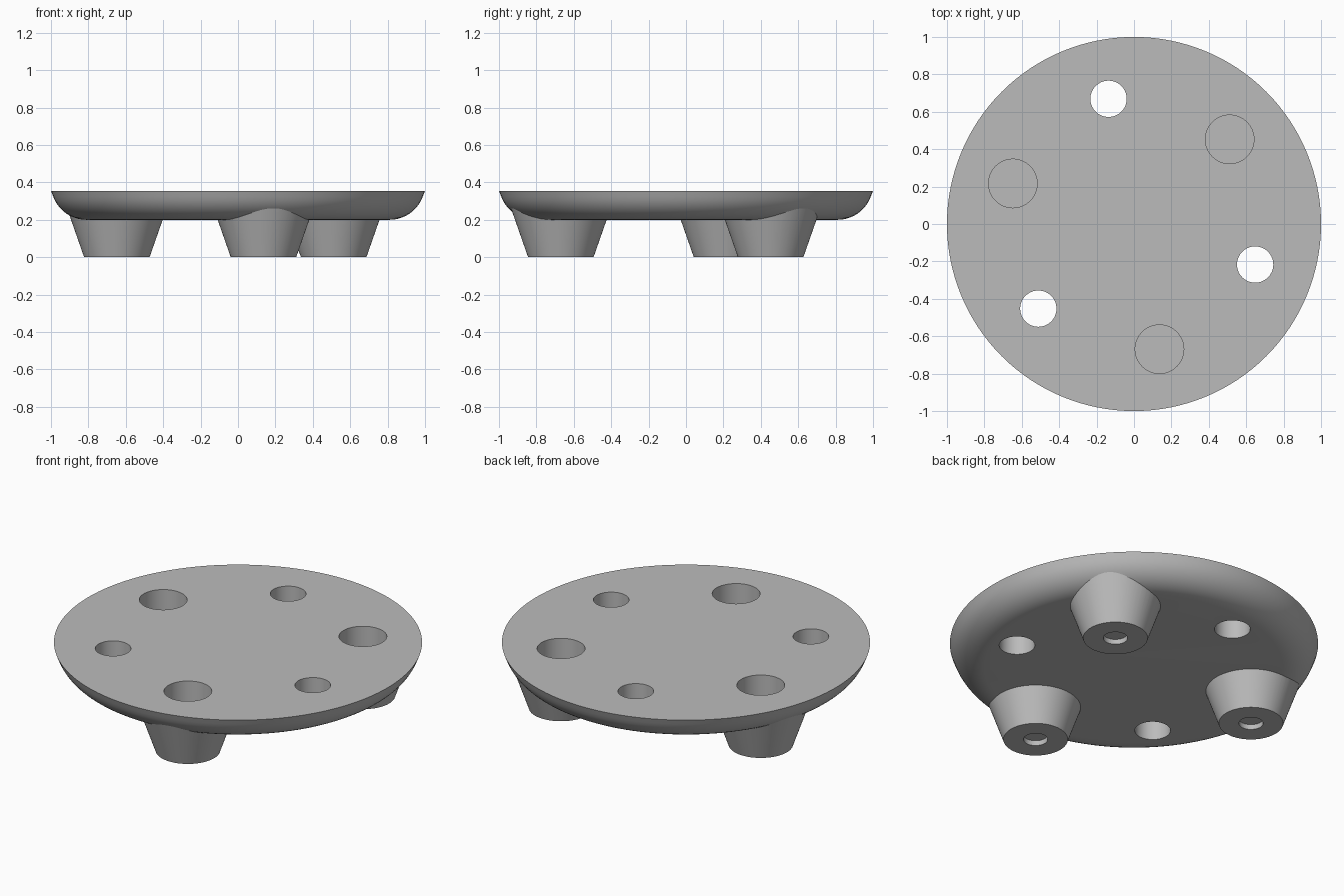
import bpy, bmesh, math

if "Cube" in bpy.data.objects:
    bpy.data.objects.remove(bpy.data.objects["Cube"])

STEPS = 128
HEIGHT, FLOOR = 0.355, 0.2          # top surface and plate underside
RING, START = 0.683, math.radians(-78.5)

grey = bpy.data.materials.new("grey")
grey.diffuse_color = (0.5, 0.5, 0.5, 1)
grey.use_nodes = True
grey.node_tree.nodes["Principled BSDF"].inputs["Base Color"].default_value = grey.diffuse_color


def lathe(name, profile, centre=(0, 0), steps=STEPS):
    """Closed solid turned around a vertical axis from (radius, z) points."""
    bm = bmesh.new()
    rings = []
    for r, z in profile:
        rings.append([bm.verts.new((centre[0] + r * math.cos(2 * math.pi * i / steps),
                                    centre[1] + r * math.sin(2 * math.pi * i / steps), z))
                      for i in range(steps)])
    for low, high in zip(rings, rings[1:]):
        for i in range(steps):
            j = (i + 1) % steps
            bm.faces.new((low[i], low[j], high[j], high[i]))
    bm.faces.new(rings[0][::-1])
    bm.faces.new(rings[-1])
    mesh = bpy.data.meshes.new(name)
    bm.to_mesh(mesh)
    bm.free()
    mesh.materials.append(grey)
    obj = bpy.data.objects.new(name, mesh)
    bpy.context.collection.objects.link(obj)
    return obj


def boolean(target, tool, operation):
    """Apply a boolean to the target and remove the tool."""
    mod = target.modifiers.new(operation.lower(), 'BOOLEAN')
    mod.object, mod.operation, mod.solver = tool, operation, 'EXACT'
    bpy.context.view_layer.objects.active = target
    bpy.ops.object.modifier_apply(modifier=mod.name)
    bpy.data.objects.remove(tool)


def spot(angle):
    return RING * math.cos(angle), RING * math.sin(angle)


# Round plate with a rounded lower edge and flared rim
fillet = 0.19
profile = [(0.81 + fillet * math.sin(math.radians(a)),
            FLOOR + fillet * (1 - math.cos(math.radians(a)))) for a in range(0, 71, 7)]
plate = lathe("plate", profile + [(1.0, HEIGHT)])

for k in range(3):
    foot_at = spot(START + k * math.tau / 3)
    hole_at = spot(START + math.pi + k * math.tau / 3)
    # Tapered foot merged into the plate
    boolean(plate, lathe("foot", [(0.175, 0), (0.294, 0.34)], foot_at, 96), 'UNION')
    # Blind socket in the top and shallow recess under the foot
    boolean(plate, lathe("socket_cutter", [(0.13, 0.1), (0.13, 0.5)], foot_at, 64), 'DIFFERENCE')
    boolean(plate, lathe("recess_cutter", [(0.066, -0.1), (0.066, 0.03)], foot_at, 64), 'DIFFERENCE')
    # Through hole between the feet
    boolean(plate, lathe("hole_cutter", [(0.097, 0), (0.097, 0.5)], hole_at, 64), 'DIFFERENCE')

plate.select_set(True)
bpy.context.view_layer.objects.active = plate
bpy.ops.object.shade_smooth_by_angle(angle=math.radians(25))
